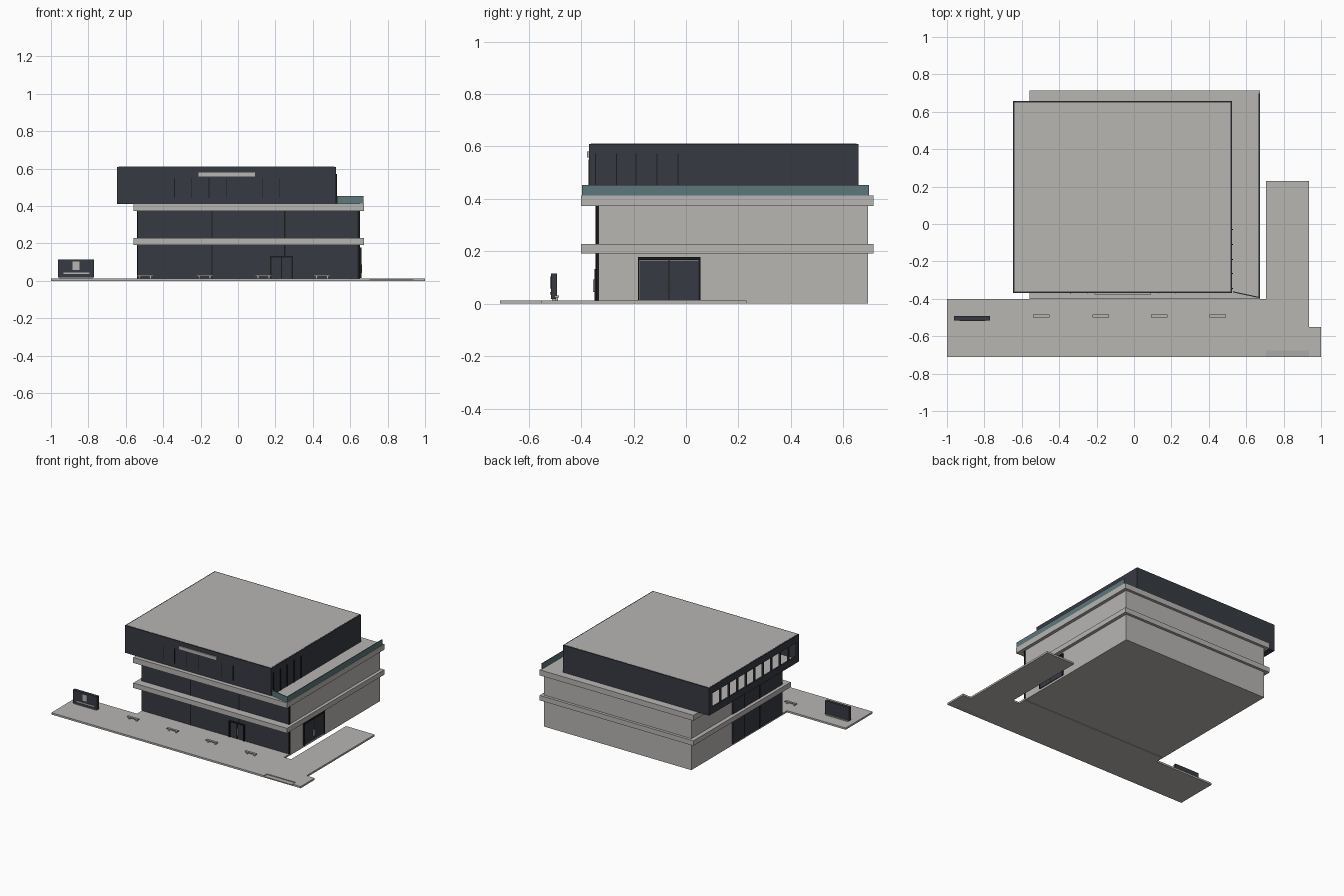
import bpy, bmesh
from mathutils import Vector


def material(name, rgb):
    m = bpy.data.materials.new(name)
    m.diffuse_color = (*rgb, 1)
    return m


CONCRETE = material("light concrete", (0.48, 0.465, 0.45))
CURB = material("curb grey", (0.41, 0.40, 0.385))
DARK = material("dark slate glazing", (0.037, 0.043, 0.054))
BLACK = material("black frame", (0.011, 0.011, 0.012))
TEAL = material("teal railing glass", (0.11, 0.185, 0.195))


def boxes(name, mat, *ranges):
    """One object from boxes given as (x0, x1, y0, y1, z0, z1)."""
    bm = bmesh.new()
    for x0, x1, y0, y1, z0, z1 in ranges:
        vs = bmesh.ops.create_cube(bm, size=1)["verts"]
        for v in vs:
            v.co = Vector((x1 if v.co.x > 0 else x0,
                           y1 if v.co.y > 0 else y0,
                           z1 if v.co.z > 0 else z0))
    me = bpy.data.meshes.new(name)
    bm.to_mesh(me)
    bm.free()
    me.materials.append(mat)
    ob = bpy.data.objects.new(name, me)
    bpy.context.collection.objects.link(ob)
    return ob


def prism(name, mat, outline, z0, z1):
    """Upright prism from a plan outline."""
    bm = bmesh.new()
    face = bm.faces.new([bm.verts.new((x, y, z0)) for x, y in outline])
    new = bmesh.ops.extrude_face_region(bm, geom=[face])["geom"]
    for v in new:
        if isinstance(v, bmesh.types.BMVert):
            v.co.z = z1
    bmesh.ops.recalc_face_normals(bm, faces=bm.faces)
    me = bpy.data.meshes.new(name)
    bm.to_mesh(me)
    bm.free()
    me.materials.append(mat)
    ob = bpy.data.objects.new(name, me)
    bpy.context.collection.objects.link(ob)
    return ob


# Pavement with side path, and the kerb ramp
P = 0.013
prism("pavement", CONCRETE,
      [(-1, -0.71), (0.705, -0.71), (0.705, -0.675), (0.935, -0.675), (0.935, -0.71),
       (1, -0.71), (1, -0.55), (0.935, -0.55), (0.935, 0.23), (0.705, 0.23),
       (0.705, -0.40), (0.65, -0.40), (0.65, -0.338), (-0.53, -0.338),
       (-0.53, -0.40), (-1, -0.40)], 0, P)
boxes("kerb_ramp", CURB, (0.705, 0.935, -0.71, -0.675, 0, 0.007))

# Main block and its two projecting floor bands
boxes("main_walls", CONCRETE, (-0.53, 0.65, -0.333, 0.695, 0, 0.38))
boxes("floor_bands", CONCRETE,
      (-0.56, 0.673, -0.40, 0.715, 0.192, 0.228),
      (-0.56, 0.673, -0.40, 0.715, 0.373, 0.413))

# Glazing that wraps from the front onto the left side
FLOORS = [(P, 0.192), (0.228, 0.373)]
boxes("wall_glazing", DARK,
      *[(-0.536, 0.642, -0.342, -0.332, a, b) for a, b in FLOORS],
      *[(-0.536, -0.526, -0.342, 0.23, a, b) for a, b in FLOORS])
boxes("glazing_mullions", BLACK,
      *[(x - 0.003, x + 0.003, -0.345, -0.335, a, b)
        for x in (-0.14, 0.25) for a, b in FLOORS if not (x > 0 and a < 0.1)],
      (0.247, 0.253, -0.345, -0.335, 0.13, 0.192),
      *[(-0.539, -0.53, y - 0.003, y + 0.003, a, b)
        for y in (0.10, -0.08) for a, b in FLOORS],
      (0.640, 0.652, -0.343, -0.332, P, 0.192),
      (0.640, 0.652, -0.343, -0.332, 0.228, 0.373))

# Front entrance
boxes("front_door_frame", BLACK,
      (0.17, 0.178, -0.35, -0.338, P, 0.132), (0.287, 0.295, -0.35, -0.338, P, 0.132),
      (0.17, 0.295, -0.35, -0.338, 0.124, 0.132), (0.231, 0.234, -0.347, -0.338, P, 0.126))
boxes("front_door_handles", CONCRETE,
      *[(x, x + 0.004, -0.354, -0.346, 0.045, 0.092) for x in (0.222, 0.240)])

# Side entrance
boxes("side_door_panels", DARK, (0.645, 0.655, -0.175, 0.05, 0.015, 0.165))
boxes("side_door_frame", BLACK,
      (0.645, 0.66, -0.183, -0.177, 0.015, 0.178), (0.645, 0.66, 0.048, 0.055, 0.015, 0.178),
      (0.645, 0.66, -0.183, 0.055, 0.166, 0.178), (0.645, 0.658, -0.067, -0.063, 0.015, 0.168))
boxes("side_door_handles", CONCRETE,
      *[(0.654, 0.662, y, y + 0.004, 0.043, 0.088) for y in (-0.074, -0.061)])

# Overhanging top storey: hollow shell with an open window row on the left
X0, X1, Y0, Y1, Z0, Z1 = -0.647, 0.525, -0.37, 0.658, 0.412, 0.61
T = 0.012
N = 10
W0, W1 = -0.352, 0.62
step = (W1 - W0) / N
boxes("top_storey_walls", DARK,
      (X0, X1, Y0, Y0 + T, Z0, Z1), (X0, X1, Y1 - T, Y1, Z0, Z1),
      (X1 - T, X1, Y0 + T, Y1 - T, Z0, Z1),
      (X0, X1 - T, Y0 + T, Y1 - T, Z0, 0.425),
      (X0, X0 + T, Y0 + T, Y1 - T, 0.425, 0.46),
      (X0, X0 + T, Y0 + T, Y1 - T, 0.56, Z1),
      (X0, X0 + T, W1, Y1 - T, 0.46, 0.56))
boxes("left_window_posts", DARK,
      *[(X0, X0 + T, W0 + i * step - 0.006, W0 + i * step + 0.006, 0.46, 0.56)
        for i in range(N)])
boxes("top_storey_floor", CONCRETE, (X0 + T, X1 - T, Y0 + T, Y1 - T, 0.425, 0.432))
boxes("roof", CONCRETE, (X0 + 0.008, X1 - 0.008, Y0 + 0.008, Y1 - 0.008, 0.592, 0.611))
boxes("top_front_mullions", BLACK,
      *[(x - 0.002, x + 0.002, Y0 - 0.002, Y0 + 0.002, 0.442, 0.55)
        for x in (-0.34, -0.25, -0.155, -0.06, 0.13, 0.22)])
boxes("top_side_mullions", BLACK,
      *[(X1 - 0.002, X1 + 0.005, y - 0.002, y + 0.002, Z0, 0.572)
        for y in (-0.345, -0.265, -0.19, -0.11, -0.03)])
boxes("blank_fascia_plate", CONCRETE, (-0.21, 0.09, Y0 - 0.007, Y0 + 0.001, 0.558, 0.58))

# Terrace railing: angled front pane and long side pane
prism("terrace_railing_front", TEAL,
      [(0.53, -0.366), (0.67, -0.396), (0.67, -0.39), (0.53, -0.36)], 0.413, 0.453)
boxes("terrace_railing_side", TEAL, (0.665, 0.671, -0.394, 0.698, 0.413, 0.453))

# Row of benches along the pavement
for i, x in enumerate((-0.54, -0.222, 0.092, 0.405)):
    boxes(f"bench_{i + 1}", CONCRETE,
          (x, x + 0.088, -0.501, -0.485, 0.024, 0.031),
          (x + 0.01, x + 0.02, -0.498, -0.488, P, 0.025),
          (x + 0.068, x + 0.078, -0.498, -0.488, P, 0.025))

# Free-standing sign board with plain plates
boxes("sign_board", DARK, (-0.963, -0.77, -0.515, -0.493, 0.018, 0.115))
boxes("sign_base", CONCRETE, (-0.955, -0.778, -0.511, -0.488, P, 0.02))
boxes("sign_plates", CONCRETE,
      (-0.885, -0.847, -0.518, -0.514, 0.058, 0.104),
      (-0.932, -0.793, -0.518, -0.514, 0.036, 0.044))
